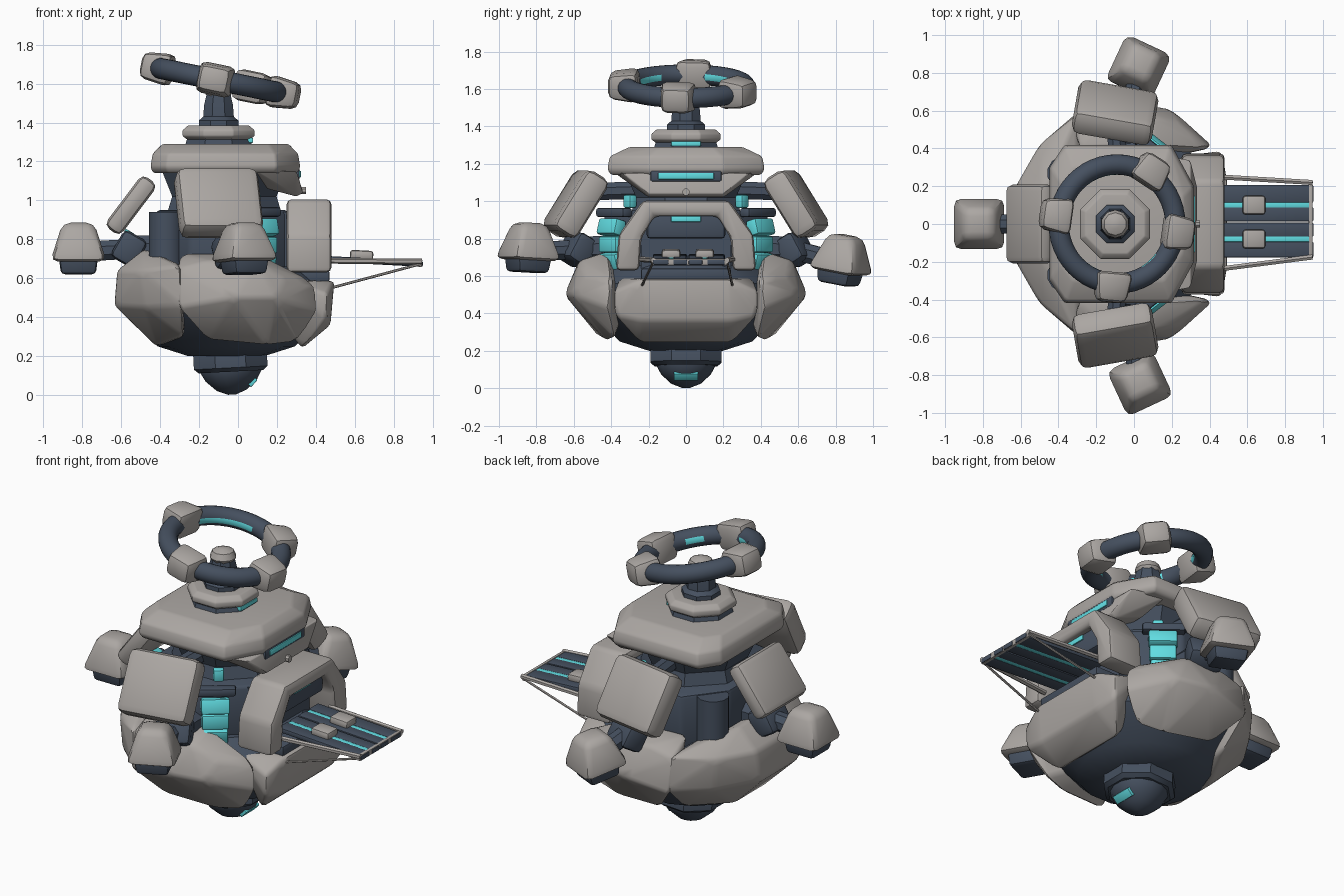
import bpy, bmesh, math
from mathutils import Vector, Matrix, Euler

if "Cube" in bpy.data.objects:
    bpy.data.objects.remove(bpy.data.objects["Cube"])


def material(name, rgb):
    m = bpy.data.materials.new(name)
    m.use_nodes = True
    m.diffuse_color = (*rgb, 1)
    m.node_tree.nodes["Principled BSDF"].inputs["Base Color"].default_value = (*rgb, 1)
    return m


GREY = material("warm grey armour", (0.41, 0.385, 0.365))
DARK = material("slate blue frame", (0.06, 0.08, 0.115))
CYAN = material("cyan light", (0.12, 0.72, 0.76))


def finish(name, bm, mat, bevel=0, matrix=None):
    if bevel:
        bmesh.ops.bevel(bm, geom=bm.edges[:], offset=bevel, segments=2, profile=0.5,
                        affect='EDGES', clamp_overlap=True)
    bmesh.ops.recalc_face_normals(bm, faces=bm.faces[:])
    if matrix:
        bm.transform(matrix)
    mesh = bpy.data.meshes.new(name)
    bm.to_mesh(mesh)
    bm.free()
    mesh.materials.append(mat)
    ob = bpy.data.objects.new(name, mesh)
    bpy.context.collection.objects.link(ob)
    bpy.ops.object.select_all(action='DESELECT')
    ob.select_set(True)
    bpy.context.view_layer.objects.active = ob
    bpy.ops.object.shade_smooth_by_angle(angle=math.radians(38))
    return ob


def hull(name, pts, mat, bevel=0.0, matrix=None):
    """Convex faceted chunk around a few points."""
    bm = bmesh.new()
    for p in pts:
        bm.verts.new(p)
    res = bmesh.ops.convex_hull(bm, input=bm.verts[:])
    bmesh.ops.delete(bm, geom=list({v for v in res["geom_interior"]
                     if isinstance(v, bmesh.types.BMVert)}), context='VERTS')
    bmesh.ops.dissolve_limit(bm, angle_limit=math.radians(4), verts=bm.verts[:], edges=bm.edges[:])
    return finish(name, bm, mat, bevel, matrix)


def place(loc, azimuth=0, pitch=0):
    """Local +x points outward at the azimuth, pitched upward."""
    return Matrix.Translation(loc) @ Euler((0, -math.radians(pitch), math.radians(azimuth))).to_matrix().to_4x4()


def block(name, size, mat, matrix, bevel=0.0, taper=1.0):
    x, y, z = (s / 2 for s in size)
    pts = [(sx * x * t, sy * y * t, sz * z) for sz, t in ((-1, 1), (1, taper))
           for sx in (-1, 1) for sy in (-1, 1)]
    return hull(name, pts, mat, bevel, matrix)


def lathe(name, profile, sides, mat, matrix=Matrix(), bevel=0):
    """Turned solid from (radius, height) pairs."""
    bm = bmesh.new()
    rings = []
    for r, z in profile:
        angles = [2 * math.pi * (i + 0.5) / sides for i in range(sides)]
        rings.append([bm.verts.new((r * math.cos(a), r * math.sin(a), z)) for a in angles])
    for a, b in zip(rings, rings[1:]):
        for i in range(sides):
            j = (i + 1) % sides
            bm.faces.new((a[i], a[j], b[j], b[i]))
    bm.faces.new(rings[0][::-1])
    bm.faces.new(rings[-1])
    return finish(name, bm, mat, bevel, matrix)


def rod(name, a, b, r, mat, sides=8):
    a, b = Vector(a), Vector(b)
    m = Matrix.Translation(a) @ (b - a).to_track_quat('Z', 'Y').to_matrix().to_4x4()
    return lathe(name, [(r, 0), (r, (b - a).length)], sides, mat, m)


def both(pts):
    return [(x, s * y, z) for x, y, z in pts for s in (-1, 1)]


SIDES = (("front", -1), ("back", 1))

# Lower bowl and nose
lathe("bowl_core", [(0.2, 0.2), (0.36, 0.25), (0.53, 0.42), (0.53, 0.56), (0.42, 0.66)], 16,
      DARK, place((-0.06, 0, 0)))
lean = place((-0.03, 0, 0), 0, 3)
lathe("nose_collar", [(0.18, 0.12), (0.205, 0.14), (0.205, 0.22), (0.19, 0.25)], 8, DARK, lean)
lathe("nose_dome", [(0.02, 0.002), (0.08, 0.025), (0.135, 0.075), (0.165, 0.13), (0.165, 0.2)], 16, DARK, lean)
block("nose_light", (0.04, 0.13, 0.05), CYAN, place((0.069, 0, 0.072), 0, -42), 0.004)

# Armour petals around the bowl
for side, s in SIDES:
    petal = [(-0.3, 0.4, 0.73), (0.1, 0.42, 0.73), (-0.31, 0.56, 0.65), (-0.15, 0.57, 0.69),
             (0.1, 0.57, 0.68), (0.24, 0.54, 0.6), (0.4, 0.4, 0.58), (-0.31, 0.6, 0.45),
             (-0.02, 0.65, 0.5), (0.2, 0.61, 0.5), (0.41, 0.42, 0.43), (-0.16, 0.47, 0.28),
             (0.15, 0.42, 0.25), (0.31, 0.38, 0.27), (-0.1, 0.3, 0.5)]
    hull(side + "_petal", [(x, s * y, z) for x, y, z in petal], GREY, 0.02)
hull("left_petal", both([(-0.48, 0.18, 0.75), (-0.62, 0.21, 0.64), (-0.635, 0.18, 0.46), (-0.5, 0.42, 0.64),
                         (-0.3, 0.58, 0.67), (-0.29, 0.6, 0.46), (-0.48, 0.42, 0.45), (-0.42, 0.15, 0.25),
                         (-0.28, 0.43, 0.3), (-0.25, 0.2, 0.6)]), GREY, 0.02)
hull("doorstep_petal", both([(0.495, 0.24, 0.585), (0.46, 0.385, 0.52), (0.455, 0.385, 0.39), (0.475, 0.24, 0.36),
                             (0.33, 0.25, 0.24), (0.25, 0.36, 0.59), (0.2, 0.2, 0.4)]), GREY, 0.02)

# Central body
hull("body", both([(x, y, z) for z in (0.6, 0.95) for x, y in
                   ((0.26, 0.22), (0.02, 0.44), (-0.25, 0.4), (-0.42, 0.18))]), DARK, 0.02)
lathe("upper_body", [(0.33, 0.9), (0.29, 1.02), (0.36, 1.18)], 8, DARK, place((-0.07, 0, 0)))
for side, s in SIDES:
    rod(side + "_pillar", (-0.37, s * 0.27, 0.66), (-0.37, s * 0.27, 0.94), 0.09, DARK, 12)
    az = s * 52
    block(side + "_window_frame", (0.07, 0.24, 0.05), DARK, place((0.11, s * 0.385, 0.94), az), 0.015)
    for i in range(3):
        block(side + "_window", (0.07 - 0.01 * i, 0.16 - 0.01 * i, 0.087), CYAN,
              place((0.128, s * 0.4, 0.86 - 0.09 * i), az, 15 - 15 * i), 0.012)
    block(side + "_upper_window", (0.05, 0.06, 0.07), CYAN, place((0.08, s * 0.3, 1.0), az), 0.01)

# Roof
plan = [(-0.37, 0.42), (0.2, 0.42), (0.32, 0.2), (-0.45, 0.3)]
roof = [(-0.06 + (x + 0.06) * k, y * w, z) for k, w, z in
        ((0.96, 0.95, 1.14), (1, 1, 1.17), (0.97, 0.97, 1.24), (0.84, 0.72, 1.29)) for x, y in plan]
hull("roof", both(roof), GREY, 0.012)
hull("roof_brow", both([(0.3, 0.34, 1.15), (0.335, 0.2, 1.04), (0.3, 0.2, 1.02), (0.09, 0.38, 1.15),
                        (0.15, 0.25, 1.06)]), GREY, 0.008)
block("brow_recess", (0.03, 0.38, 0.06), DARK, place((0.302, 0, 1.135)), 0.008)
block("brow_light", (0.03, 0.3, 0.035), CYAN, place((0.309, 0, 1.135)), 0.006)
rod("brow_stud", (0.3, 0, 1.05), (0.35, 0, 1.05), 0.02, GREY)

# Neck and collar
neck = place((-0.1, 0, 0))
lathe("neck_base", [(0.19, 1.27), (0.17, 1.33)], 8, DARK, neck)
lathe("collar", [(0.17, 1.31), (0.2, 1.33), (0.2, 1.36), (0.17, 1.385), (0.1, 1.385)], 8, GREY, neck, 0.006)
block("collar_light", (0.03, 0.16, 0.025), CYAN, place((0.062, 0, 1.308)), 0.004)
lathe("neck", [(0.11, 1.37), (0.11, 1.41), (0.085, 1.43), (0.08, 1.49), (0.065, 1.55)], 8, DARK, neck)
lathe("neck_cap", [(0.06, 1.53), (0.075, 1.555), (0.06, 1.59), (0.025, 1.605)], 10, GREY, neck)

# Tilted halo with clamps, lit on the inside
halo = Matrix.Translation((-0.09, 0, 1.615)) @ Matrix.Rotation(math.radians(11.5), 4, 'Y')
bpy.ops.mesh.primitive_torus_add(major_segments=48, minor_segments=20, major_radius=0.315, minor_radius=0.054)
ring = bpy.context.object
ring.name = "halo_ring"
for m in (DARK, CYAN):
    ring.data.materials.append(m)
for p in ring.data.polygons:
    c = Vector((p.center.x, p.center.y, 0))
    az = math.degrees(math.atan2(c.y, c.x)) % 360
    lit = any(abs(az - mid) < span for mid, span in ((122, 32), (228, 16), (312, 11)))
    p.material_index = int(lit and p.normal.dot(c.normalized()) < -0.95)
ring.matrix_world = halo
bpy.ops.object.shade_smooth_by_angle(angle=math.radians(40))
for az in (172, 57, -8, -95):
    spin = halo @ Matrix.Rotation(math.radians(az), 4, 'Z') @ Matrix.Translation((0.335, 0, 0))
    block("halo_clamp", (0.17, 0.2, 0.16), GREY, spin @ Matrix.Rotation(math.pi / 2, 4, 'Y'), 0.035, 0.78)

# Shoulder shields
for side, s in SIDES:
    block(side + "_shield", (0.15, 0.43, 0.37), GREY, place((-0.1, s * 0.59, 0.985), s * 80, 32), 0.045)
    rod(side + "_shield_arm", (-0.08, s * 0.25, 1.06), (-0.1, s * 0.54, 1.05), 0.05, DARK)
block("left_shield", (0.1, 0.42, 0.33), GREY, place((-0.55, 0, 0.975), 180, 37), 0.035)

# Three thruster pods on arms
for name, x, y, z, az, pitch in (("left", -0.82, 0, 0.785, 180, 0), ("front", 0.03, -0.84, 0.785, -65, 3),
                                 ("back", 0.03, 0.84, 0.72, 65, -10)):
    m = place((x, y, z), az, pitch)
    block(name + "_pod", (0.29, 0.29, 0.2), GREY, m, 0.04, 0.56)
    block(name + "_pod_nozzle", (0.21, 0.21, 0.12), DARK,
          m @ Matrix.Translation((0, 0, -0.105)) @ Matrix.Rotation(math.pi, 4, 'X'), 0.02, 0.85)
    pod = Vector((x, y, z - 0.05))
    hub = Vector((-0.56, 0, 0.75)) if y == 0 else Vector((-0.02, y * 0.69, 0.74))
    rod(name + "_pod_arm", pod, hub, 0.055, DARK)
    rod(name + "_arm_root", hub, (hub.x * 0.6, hub.y * 0.6, 0.75), 0.075, DARK)
    block(name + "_arm_joint", (0.14, 0.2, 0.16), DARK, place(hub, az, 30), 0.03)
block("left_arm_light", (0.05, 0.12, 0.02), CYAN, place((-0.56, 0, 0.833), 180, 30), 0.004)

# Door arch: a strip between two outlines, extruded outward
outer = [(-0.375, 0.63), (-0.36, 0.82), (-0.23, 1.005), (0.23, 1.005), (0.36, 0.82), (0.375, 0.63)]
inner = [(-0.25, 0.63), (-0.24, 0.8), (-0.17, 0.92), (0.17, 0.92), (0.24, 0.8), (0.25, 0.63)]
bm = bmesh.new()
o, n = ([bm.verts.new((0.25, y, z)) for y, z in line] for line in (outer, inner))
strip = [bm.faces.new((o[i], o[i + 1], n[i + 1], n[i])) for i in range(5)]
ext = bmesh.ops.extrude_face_region(bm, geom=strip, use_keep_orig=True)["geom"]
bmesh.ops.translate(bm, verts=[v for v in ext if isinstance(v, bmesh.types.BMVert)], vec=(0.23, 0, 0))
bmesh.ops.dissolve_limit(bm, angle_limit=0.02, verts=bm.verts[:], edges=bm.edges[:])
finish("door_arch", bm, GREY, 0.025)
block("door_back", (0.1, 0.48, 0.4), DARK, place((0.26, 0, 0.74)))
block("door_lintel", (0.12, 0.42, 0.14), DARK, place((0.37, 0, 0.87)), 0.02)
block("door_light", (0.02, 0.16, 0.03), CYAN, place((0.427, 0, 0.905)), 0.004)
block("door_floor", (0.22, 0.48, 0.06), DARK, place((0.36, 0, 0.61)), 0.01)

# Boarding ramp
slope = -3
for y, width in ((-0.135, 0.085), (-0.031, 0.076), (0.051, 0.076), (0.16, 0.095)):
    block("ramp_slat", (0.56, width, 0.03), DARK, place((0.67, y, 0.688), 0, slope), 0.008)
for y in (-0.08, 0.1):
    block("ramp_light", (0.54, 0.03, 0.026), CYAN, place((0.67, y, 0.688), 0, slope), 0.004)
    block("ramp_latch", (0.12, 0.1, 0.05), GREY, place((0.635, y, 0.718), 0, slope), 0.015)
block("ramp_lip", (0.02, 0.4, 0.035), GREY, place((0.935, 0.02, 0.675), 0, slope), 0.005)
for y0, y1 in ((-0.24, -0.175), (0.25, 0.22)):
    rod("ramp_rail", (0.44, y0, 0.69), (0.945, y1, 0.685), 0.015, GREY, 6)
    rod("ramp_strut", (0.44, y0, 0.54), (0.945, y1, 0.675), 0.007, GREY, 6)
